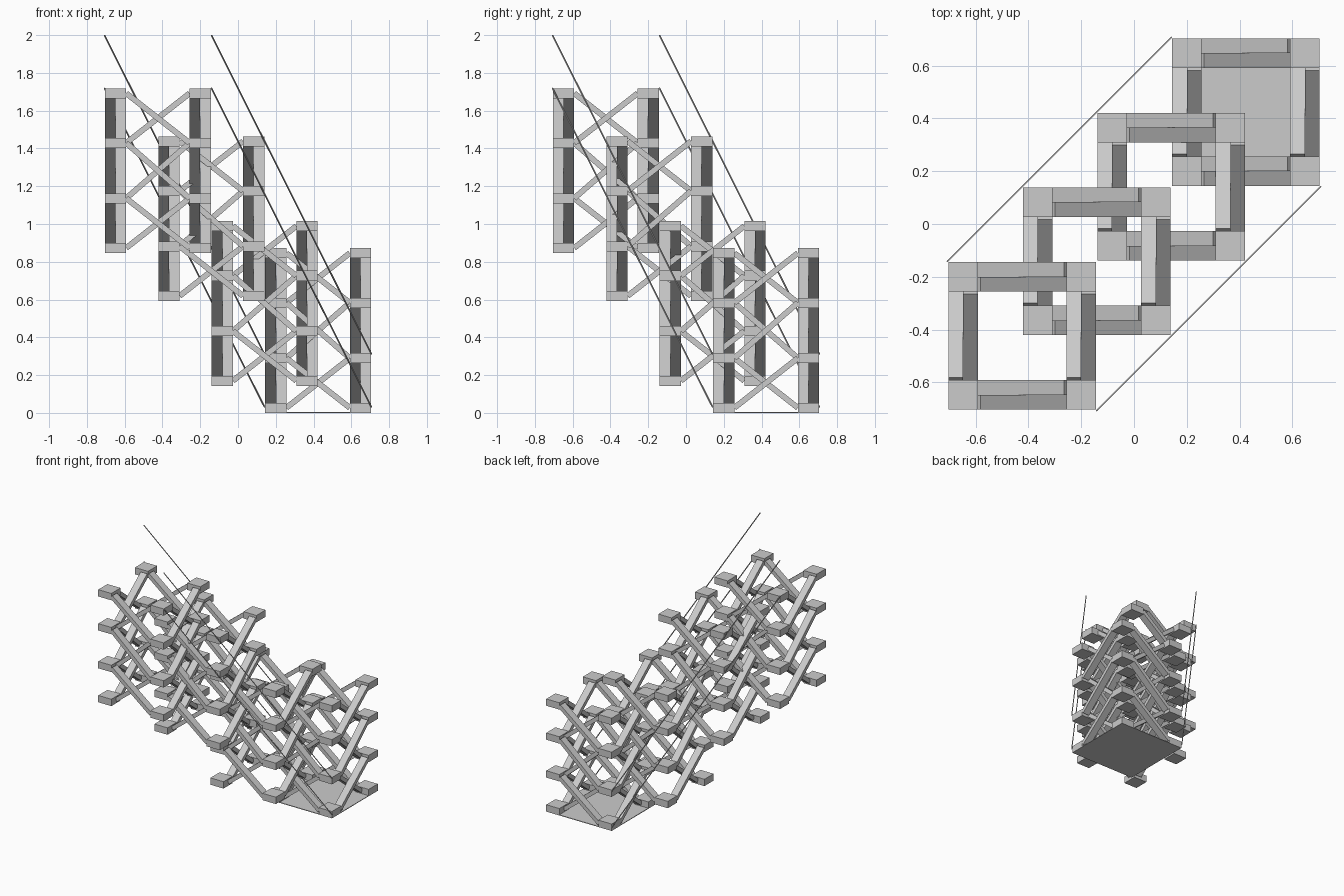
import bpy, bmesh
from mathutils import Vector, Matrix

if "Cube" in bpy.data.objects:
    bpy.data.objects.remove(bpy.data.objects["Cube"])

HALF = 0.28                      # half width of a tower
BW, BH = 0.112, 0.053            # joint block width, height
LEVELS = [0.027, 0.29, 0.583, 0.846]
C = HALF - BW / 2                # corner block centre offset
IN = HALF - BW                   # inner face of blocks


def box(bm, center, size, rot=None):
    m = Matrix.Translation(center)
    if rot:
        m = m @ rot.to_4x4()
    bmesh.ops.create_cube(bm, size=1, matrix=m @ Matrix.Diagonal((*size, 1)))


def strut(bm, a, b, width, thick):
    """Rectangular bar from a to b, its width kept level."""
    a, b = Vector(a), Vector(b)
    d = (b - a).normalized()
    side = Vector((0, 0, 1)).cross(d).normalized()
    up = d.cross(side)
    rot = Matrix((d, side, up)).transposed()
    box(bm, (a + b) / 2, ((b - a).length, width, thick), rot)


def finish(bm, name, loc=(0, 0, 0)):
    me = bpy.data.meshes.new(name)
    bm.to_mesh(me)
    bm.free()
    ob = bpy.data.objects.new(name, me)
    ob.location = loc
    bpy.context.collection.objects.link(ob)
    return ob


def tower(n, loc):
    # joint blocks at every corner and level
    bm = bmesh.new()
    for z in LEVELS:
        for x in (-C, C):
            for y in (-C, C):
                box(bm, (x, y, z), (BW, BW, BH))
    finish(bm, f"joint_blocks_{n}", loc)
    # crossed struts, two side by side on each face of each bay
    bm = bmesh.new()
    q = BW / 4
    for lo, hi in zip(LEVELS, LEVELS[1:]):
        for s in (-C, C):
            strut(bm, (-IN, s + q, lo), (IN, s + q, hi), BW / 2, 0.03)
            strut(bm, (-IN, s - q, hi), (IN, s - q, lo), BW / 2, 0.03)
            strut(bm, (s - q, -IN, hi), (s - q, IN, lo), BW / 2, 0.03)
            strut(bm, (s + q, -IN, lo), (s + q, IN, hi), BW / 2, 0.03)
    finish(bm, f"cross_struts_{n}", loc)


# four towers climbing diagonally
for i, (c, z) in enumerate([(0.424, 0), (0.141, 0.143), (-0.141, 0.592), (-0.424, 0.846)]):
    tower(i + 1, (c, c, z))

# base plate under the lowest tower
bm = bmesh.new()
box(bm, (0.424, 0.424, 0.0025), (2 * HALF, 2 * HALF, 0.005))
finish(bm, "base_plate")

# sloping cables, an upper and a lower one on each side
bm = bmesh.new()
for z0, z1 in ((2.0, 0.31), (1.72, 0.03)):
    strut(bm, (-0.707, -0.141, z0), (0.141, 0.707, z1), 0.006, 0.006)
    strut(bm, (-0.141, -0.707, z0), (0.707, 0.141, z1), 0.006, 0.006)
finish(bm, "cables")
